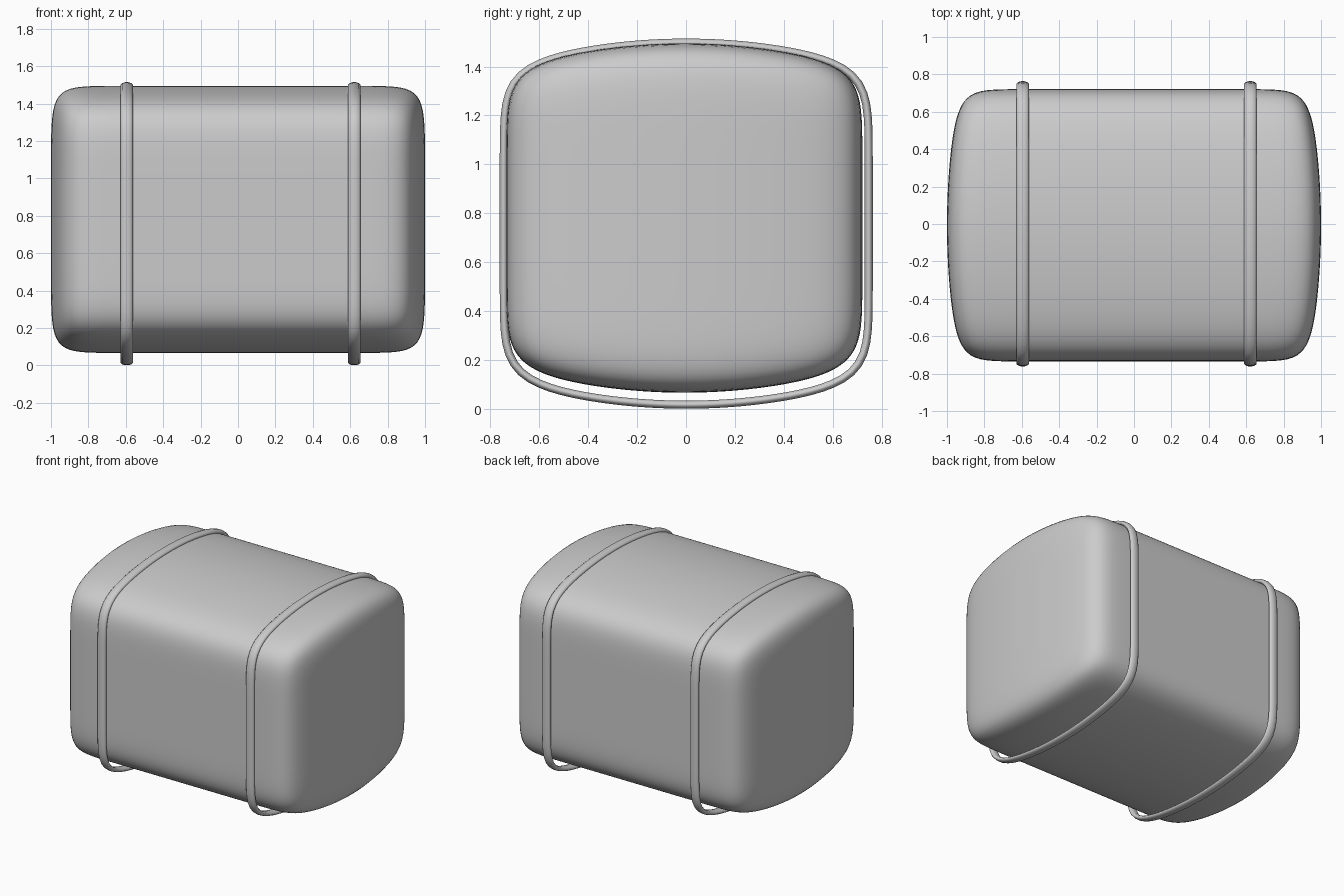
import bpy, bmesh
from math import cos, sin, pi
from mathutils import Vector

if "Cube" in bpy.data.objects:
    bpy.data.objects.remove(bpy.data.objects["Cube"])

PX, PYZ = 16, 8.5                  # corner tightness at the ends / along the length
DOME_X, DOME_Z = 0.07, 0.152       # how far ends and top/bottom fall away across y


def onto_form(d):
    """Slide a direction outwards until it meets the unit cushioned box."""
    lo, hi = 0.0, 1.0 / max(abs(c) for c in d)
    for _ in range(32):
        t = (lo + hi) / 2
        x, y, z = (abs(c) * t for c in d)
        f = (x / (1 - DOME_X * y * y)) ** PX + y ** PYZ + (z / (1 - DOME_Z * y * y)) ** PYZ
        lo, hi = (t, hi) if f < 1 else (lo, t)
    return Vector(d) * lo


def finish(bm, name):
    bmesh.ops.recalc_face_normals(bm, faces=bm.faces)
    for f in bm.faces:
        f.smooth = True
    mesh = bpy.data.meshes.new(name)
    bm.to_mesh(mesh)
    bm.free()
    ob = bpy.data.objects.new(name, mesh)
    bpy.context.collection.objects.link(ob)
    return ob


# cushion-shaped body
bm = bmesh.new()
bmesh.ops.create_cube(bm, size=2)
bmesh.ops.subdivide_edges(bm, edges=bm.edges[:], cuts=47, use_grid_fill=True)
for v in bm.verts:
    p = onto_form(v.co)
    v.co = (p.x, -0.007 + 0.728 * p.y, 0.781 + 0.714 * p.z)
finish(bm, "body")


# strap hoop: rounded flat section swept round the body outline
def strap(name, x, segs=128, sides=12):
    bm = bmesh.new()
    path = []
    for i in range(segs):
        a = 2 * pi * i / segs
        p = onto_form((0, cos(a), sin(a)))
        path.append(Vector((x, 0.001 + 0.746 * p.y, 0.758 + 0.74 * p.z)))
    rings = []
    for i, p in enumerate(path):
        t = (path[(i + 1) % segs] - path[i - 1]).normalized()
        n = Vector((0, t.z, -t.y))
        ring = []
        for k in range(sides):
            b = 2 * pi * (k + 0.5) / sides
            ring.append(bm.verts.new(p + n * 0.017 * sin(b) + Vector((0.034 * cos(b), 0, 0))))
        rings.append(ring)
    for i in range(segs):
        r, s = rings[i - 1], rings[i]
        for k in range(sides):
            bm.faces.new((r[k - 1], r[k], s[k], s[k - 1]))
    finish(bm, name)


strap("left_strap", -0.595)
strap("right_strap", 0.622)
